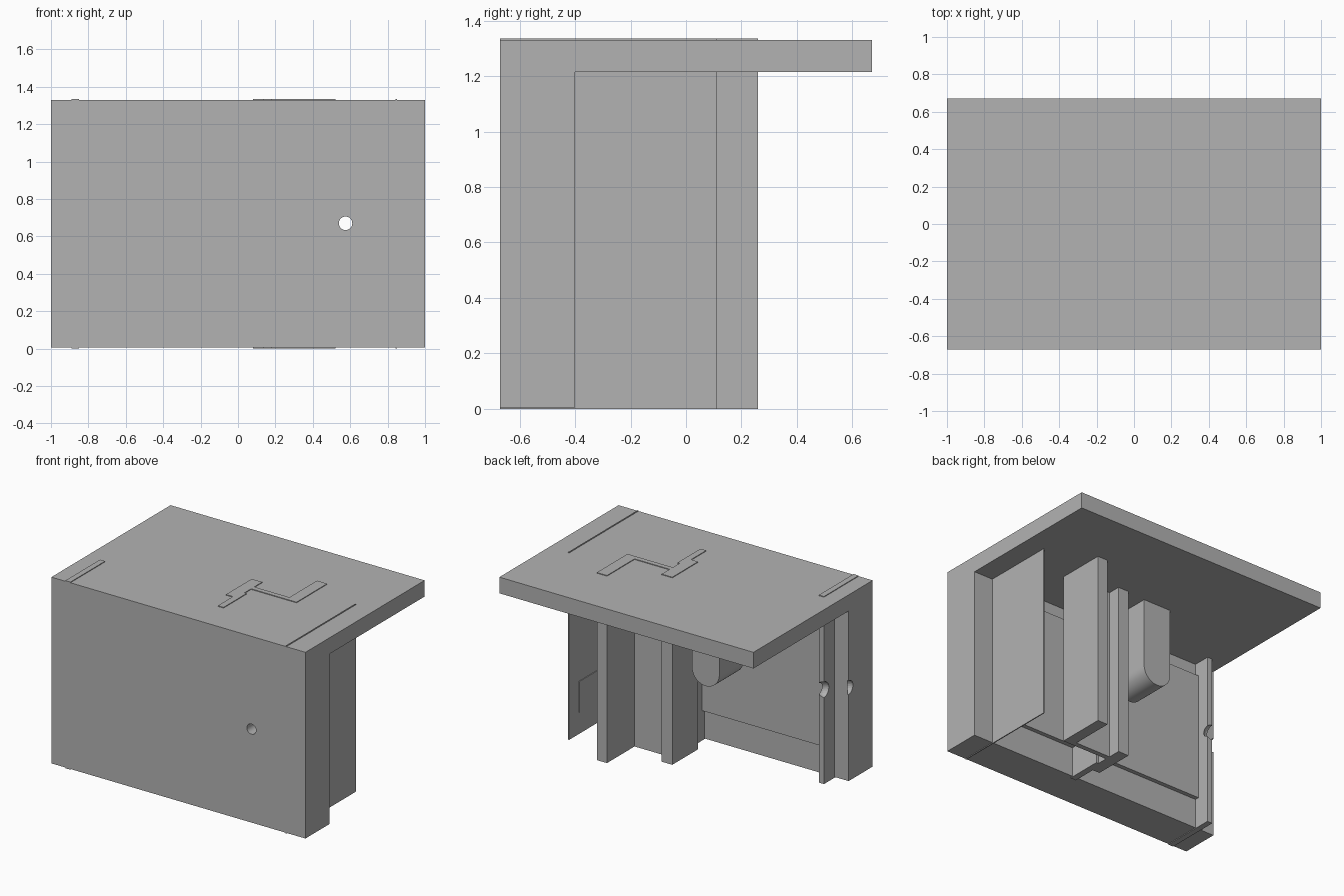
import bpy, bmesh, math
from mathutils import Matrix, Vector

cube = bpy.data.objects.get("Cube")
if cube:
    bpy.data.objects.remove(cube, do_unlink=True)

GREY = (0.45, 0.45, 0.45, 1)
grey = bpy.data.materials.new("plain grey")
grey.use_nodes = True
grey.diffuse_color = GREY
grey.node_tree.nodes["Principled BSDF"].inputs["Base Color"].default_value = GREY

BASE, TOP, LID = 0.005, 1.33, 1.215   # block bottom, lid top, lid underside
TALL = (0, 1.335)                     # parts that stand slightly proud at both ends
FRONT, BACK = -0.67, -0.40            # faces of the main block
HOLE_Z = 0.67


def finish(name, bm):
    bmesh.ops.recalc_face_normals(bm, faces=bm.faces)
    mesh = bpy.data.meshes.new(name)
    bm.to_mesh(mesh)
    bm.free()
    mesh.materials.append(grey)
    obj = bpy.data.objects.new(name, mesh)
    bpy.context.collection.objects.link(obj)
    return obj


def box(name, xs, ys, zs):
    bm = bmesh.new()
    size = [s[1] - s[0] for s in (xs, ys, zs)]
    mid = [sum(s) / 2 for s in (xs, ys, zs)]
    bmesh.ops.create_cube(bm, size=1, matrix=Matrix.Translation(mid) @ Matrix.Diagonal((*size, 1)))
    return finish(name, bm)


def extrude_y(name, outline, y0, y1):
    bm = bmesh.new()
    face = bm.faces.new([bm.verts.new((x, y0, z)) for x, z in outline])
    out = bmesh.ops.extrude_face_region(bm, geom=[face])
    verts = [v for v in out["geom"] if isinstance(v, bmesh.types.BMVert)]
    bmesh.ops.translate(bm, verts=verts, vec=(0, y1 - y0, 0))
    return finish(name, bm)


def cut(obj, cutter):
    mod = obj.modifiers.new("cut", "BOOLEAN")
    mod.operation, mod.solver, mod.object = "DIFFERENCE", "EXACT", cutter
    cutter.hide_render = True
    cutter.hide_set(True)


def ball(name, centre, radius):
    bm = bmesh.new()
    bmesh.ops.create_uvsphere(bm, u_segments=24, v_segments=12, radius=radius,
                              matrix=Matrix.Translation(centre))
    return finish(name, bm)


# Main block, overhanging lid and raised back panel
block = box("main_block", (-1, 1), (FRONT, BACK), (BASE, TOP))
box("lid", (-1, 1), (BACK, -FRONT), (LID, TOP))
panel = box("back_panel", (-0.85, 0.843), (BACK, -0.37), (0.215, 1.118))

# Side plates that run through the block
box("right_plate", (0.843, 0.85), (FRONT, 0.11), TALL)
box("right_plate_pad", (0.838, 0.843), (BACK, 0), (0.155, 0.375))
left_rail = box("left_rail", (-0.89, -0.85), (FRONT, -0.28), TALL)

# Stepped bracket: two posts, the web between them and the tongue into the block
box("outer_post", (0.44, 0.52), (-0.085, 0.26), TALL)
box("bracket_web", (0.16, 0.44), (-0.085, -0.05), TALL)
box("inner_post", (0.08, 0.163), (-0.25, 0.04), TALL)
box("bracket_tongue", (0.135, 0.18), (-0.42, -0.16), TALL)

# Round-ended lug hanging from the lid
r, cx, cz = 0.108, -0.172, 0.73
arc = [(cx + r * math.cos(t), cz - r * math.sin(t))
       for t in (math.pi * i / 24 for i in range(25))]
lug = extrude_y("hanging_lug", [(cx - r, LID), (cx + r, LID)] + arc, -0.25, 0.025)

# Round hole through block and panel
ring = [(0.575 + 0.036 * math.cos(t), HOLE_Z + 0.036 * math.sin(t))
        for t in (math.tau * i / 32 for i in range(32))]
drill = extrude_y("hole_cutter", ring, -0.8, -0.3)
for part in (block, panel):
    cut(part, drill)

# Rounded notches on the left edges
cut(block, ball("block_notch_cutter", Vector((-0.99, BACK, HOLE_Z)), 0.05))
cut(left_rail, ball("rail_notch_cutter", Vector((-0.89, -0.28, HOLE_Z)), 0.055))

# Smooth only the rounded lug
bpy.ops.object.select_all(action="DESELECT")
lug.select_set(True)
bpy.context.view_layer.objects.active = lug
bpy.ops.object.shade_smooth_by_angle(angle=math.radians(30))
